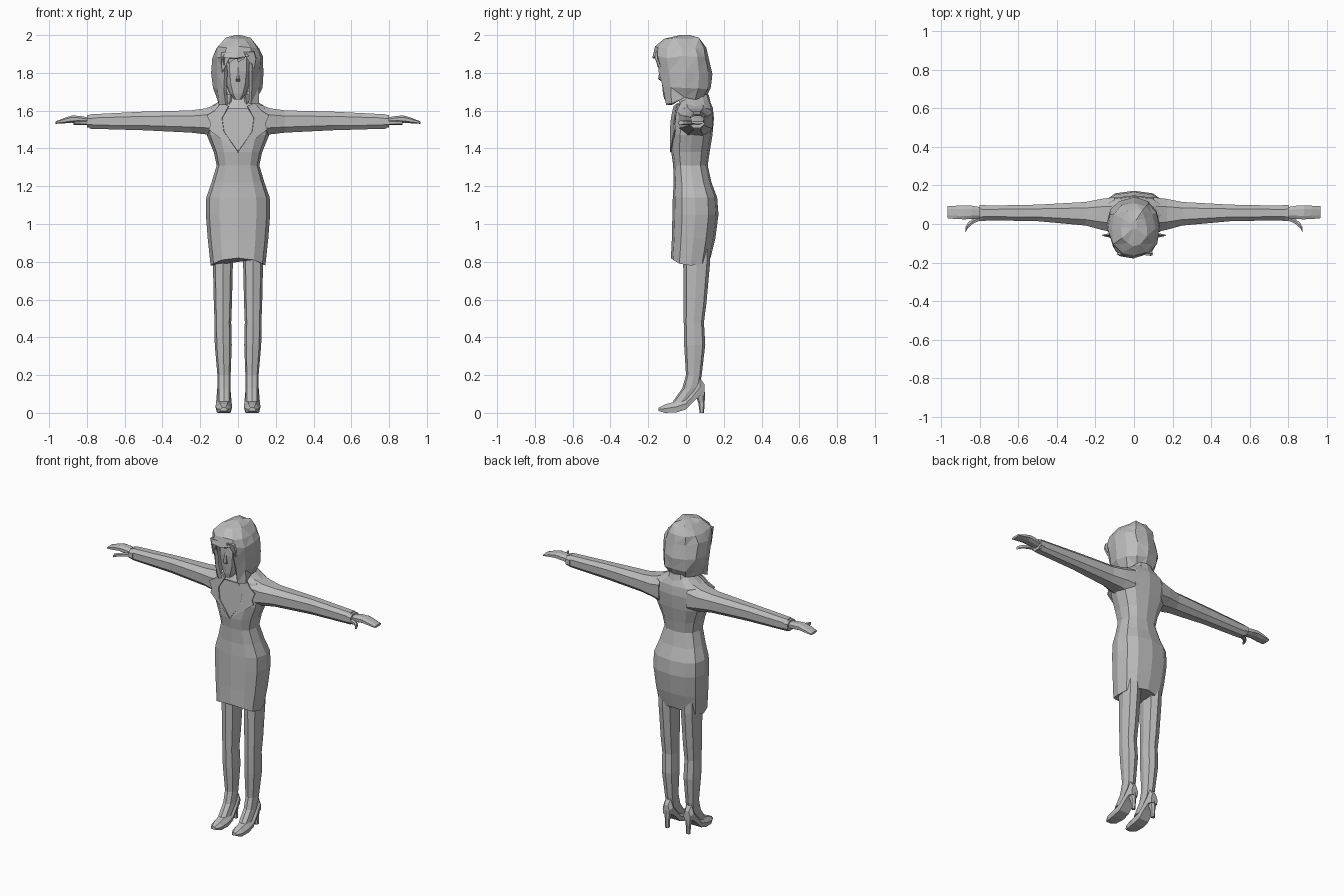
import bpy, bmesh, random
from math import sin, cos, pi, copysign
from mathutils import Vector

random.seed(4)
cube = bpy.data.objects.get("Cube")
if cube:
    bpy.data.objects.remove(cube)

grey = bpy.data.materials.new("plain_grey")
grey.use_nodes = True
grey.diffuse_color = (0.5, 0.5, 0.5, 1)
grey.node_tree.nodes["Principled BSDF"].inputs["Base Color"].default_value = (0.5, 0.5, 0.5, 1)


def finish(name, bm):
    bmesh.ops.recalc_face_normals(bm, faces=bm.faces)
    mesh = bpy.data.meshes.new(name)
    bm.to_mesh(mesh)
    bm.free()
    mesh.materials.append(grey)
    ob = bpy.data.objects.new(name, mesh)
    bpy.context.collection.objects.link(ob)
    return ob


def loft(name, rings, caps=True, skip=None):
    """Skin a list of equal rings; skip(row, column) leaves openings."""
    bm = bmesh.new()
    rows = [[bm.verts.new(p) for p in ring] for ring in rings]
    n = len(rows[0])
    for r in range(len(rows) - 1):
        for i in range(n):
            if not (skip and skip(r, i)):
                j = (i + 1) % n
                bm.faces.new((rows[r][i], rows[r][j], rows[r + 1][j], rows[r + 1][i]))
    if caps:
        bm.faces.new(rows[0])
        bm.faces.new(rows[-1])
    return finish(name, bm)


def plate(name, points, depth):
    bm = bmesh.new()
    bm.faces.new([bm.verts.new(p) for p in points])
    ob = finish(name, bm)
    ob.modifiers.new("thickness", 'SOLIDIFY').thickness = depth
    return ob


def power(v, e):
    return copysign(abs(v) ** e, v)


def flat_ring(z, hx, y0, y1, n=12, cx=0, e=0.8):
    """Horizontal section starting at the front and turning towards +x."""
    return [Vector((cx + hx * power(sin(2 * pi * i / n), e),
                    (y0 + y1) / 2 - (y1 - y0) / 2 * power(cos(2 * pi * i / n), e), z))
            for i in range(n)]


def side_ring(x, y0, y1, z0, z1, n=8, e=0.8):
    """Section across an arm."""
    return [Vector((x, (y0 + y1) / 2 + (y1 - y0) / 2 * power(cos(2 * pi * (i + .5) / n), e),
                    (z0 + z1) / 2 + (z1 - z0) / 2 * power(sin(2 * pi * (i + .5) / n), e)))
            for i in range(n)]


# Dress: hem, hips, waist, bust and shoulders
dress = [flat_ring(*s) for s in (
    (0.80, .145, -.08, .13), (0.92, .16, -.075, .155), (1.05, .17, -.072, .172),
    (1.14, .168, -.07, .165), (1.22, .14, -.065, .135), (1.31, .113, -.068, .115),
    (1.38, .128, -.078, .125), (1.47, .165, -.078, .14), (1.56, .175, -.07, .148),
    (1.615, .155, -.05, .142), (1.655, .09, -.03, .125), (1.68, .055, -.02, .11))]
for i, p in enumerate(dress[0]):
    p.z += 0.02 * cos(2 * pi * i / 6)
loft("dress", dress)

# Neck, raised collar and chest opening
loft("neck", [flat_ring(z, .042, y, y + .085, 8) for z, y in ((1.58, .0), (1.66, -.02), (1.75, -.04))])
collar = loft("collar", [flat_ring(1.625, .085, -.045, .135), flat_ring(1.685, .065, -.05, .12)],
              False, lambda r, i: i in (0, 11))
collar.modifiers.new("thickness", 'SOLIDIFY').thickness = 0.012
plate("chest_panel", [(0, -.082, 1.385), (.075, -.08, 1.49), (.085, -.074, 1.56), (.05, -.066, 1.615),
                      (-.05, -.066, 1.615), (-.085, -.074, 1.56), (-.075, -.08, 1.49)], 0.008)

for side, s in (("left", 1), ("right", -1)):
    def flip(rings):
        return [[Vector((p.x * s, p.y, p.z)) for p in ring] for ring in rings]

    # Lapel with a pointed notch
    plate(side + "_lapel", [(s * x, y, z) for x, y, z in (
        (0, -.085, 1.38), (.075, -.086, 1.49), (.085, -.08, 1.56), (.05, -.066, 1.625), (.09, -.045, 1.64),
        (.125, -.055, 1.6), (.165, -.062, 1.575), (.145, -.065, 1.53), (.155, -.062, 1.5))], 0.008)

    # Sleeve, cuff, palm and thumb
    loft(side + "_sleeve", flip([side_ring(*a) for a in (
        (.10, -.05, .145, 1.45, 1.645), (.17, -.035, .135, 1.47, 1.617), (.25, -.012, .118, 1.48, 1.605),
        (.50, .012, .103, 1.493, 1.598), (.785, .017, .097, 1.502, 1.583))]))
    loft(side + "_cuff", flip([side_ring(x, .013, .101, 1.508, 1.578) for x in (.77, .80)]))
    loft(side + "_hand", flip([side_ring(*a) for a in (
        (.79, .03, .088, 1.525, 1.565), (.84, .023, .097, 1.53, 1.574), (.88, .022, .098, 1.535, 1.575),
        (.92, .023, .097, 1.532, 1.562), (.965, .028, .094, 1.53, 1.544))]))
    thumb = [side_ring(x, y, y + .03, 1.525, 1.548, 6) for x, y in
             ((.80, .015), (.835, .0), (.86, -.022), (.872, -.043))]
    loft(side + "_thumb", flip(thumb))

    # Leg running down into the foot
    c = s * 0.08
    loft(side + "_leg", [flat_ring(z, hx, a, b, 8, c + s * o) for z, hx, a, b, o in (
        (.95, .052, -.02, .13, 0), (.80, .053, -.015, .128, 0), (.58, .048, -.012, .108, 0),
        (.48, .044, -.012, .095, 0), (.36, .045, -.01, .102, -.002), (.20, .035, .0, .083, -.006),
        (.13, .034, -.02, .07, -.006), (.06, .034, -.07, .02, -.006))])

    # Pointed shoe: toe, ball, arch and heel counter
    c = s * 0.075
    def box(y, z0, z1, hx):
        return [Vector((c + hx * a, y, z)) for a, z in
                ((-.85, z0), (.85, z0), (1, (z0 + z1) / 2), (.5, z1), (-.5, z1), (-1, (z0 + z1) / 2))]
    loft(side + "_shoe", [box(*b) for b in (
        (-.145, .01, .028, .018), (-.11, .0, .045, .037), (-.05, .003, .062, .044),
        (.0, .018, .08, .042), (.04, .06, .125, .038), (.075, .09, .185, .034), (.098, .09, .15, .024))])
    loft(side + "_heel", [flat_ring(0, .013, .072, .095, 6, c), flat_ring(.05, .013, .066, .099, 6, c),
                          flat_ring(.11, .026, .045, .1, 6, c)])

# Face with a small nose
loft("face", [flat_ring(*f) for f in (
    (1.66, .02, -.115, -.05), (1.69, .045, -.122, .0), (1.74, .066, -.127, .05),
    (1.81, .078, -.133, .07), (1.88, .08, -.13, .07), (1.92, .07, -.11, .06))])
loft("nose", [flat_ring(z, hx, y, -.11, 6) for z, hx, y in
              ((1.755, .012, -.13), (1.768, .013, -.149), (1.83, .006, -.134))])

# Faceted bob of hair, open over the face, with pointed front locks
hair = [flat_ring(z, hx, a, b, 12, 0, .9) for z, hx, a, b in (
    (2.0, .015, -.03, .02), (1.982, .07, -.11, .075), (1.935, .115, -.165, .112),
    (1.885, .134, -.178, .124), (1.80, .136, -.16, .14), (1.72, .128, -.145, .125), (1.665, .105, -.125, .1))]
for ring in hair[1:]:
    for p in ring:
        p += Vector(random.uniform(-.007, .007) for k in range(3))
for i in (1, 2, 10, 11):
    hair[-1][i].z -= 0.03
    hair[-1][i].x *= 1.15
bob = loft("hair", hair, False, lambda r, i: r > 2 and i in (0, 11))
bm = bmesh.new()
bm.from_mesh(bob.data)
bmesh.ops.holes_fill(bm, edges=[e for e in bm.edges if e.is_boundary and min(v.co.z for v in e.verts) > 1.97])
bmesh.ops.triangulate(bm, faces=bm.faces)
bm.to_mesh(bob.data)
bm.free()
thick = bob.modifiers.new("thickness", 'SOLIDIFY')
thick.thickness = 0.02

# Fringe swept over the brow
for k, (x, tip, z) in enumerate(((-.06, -.085, 1.80), (-.025, -.05, 1.85), (.015, .0, 1.855), (.055, .085, 1.82))):
    plate("fringe_%d" % k, [(x - .03, -.158, 1.91), (x + .03, -.165, 1.91),
                            ((x + tip) / 2 + .025, -.163, 1.875), (tip, -.14, z)], 0.012)
